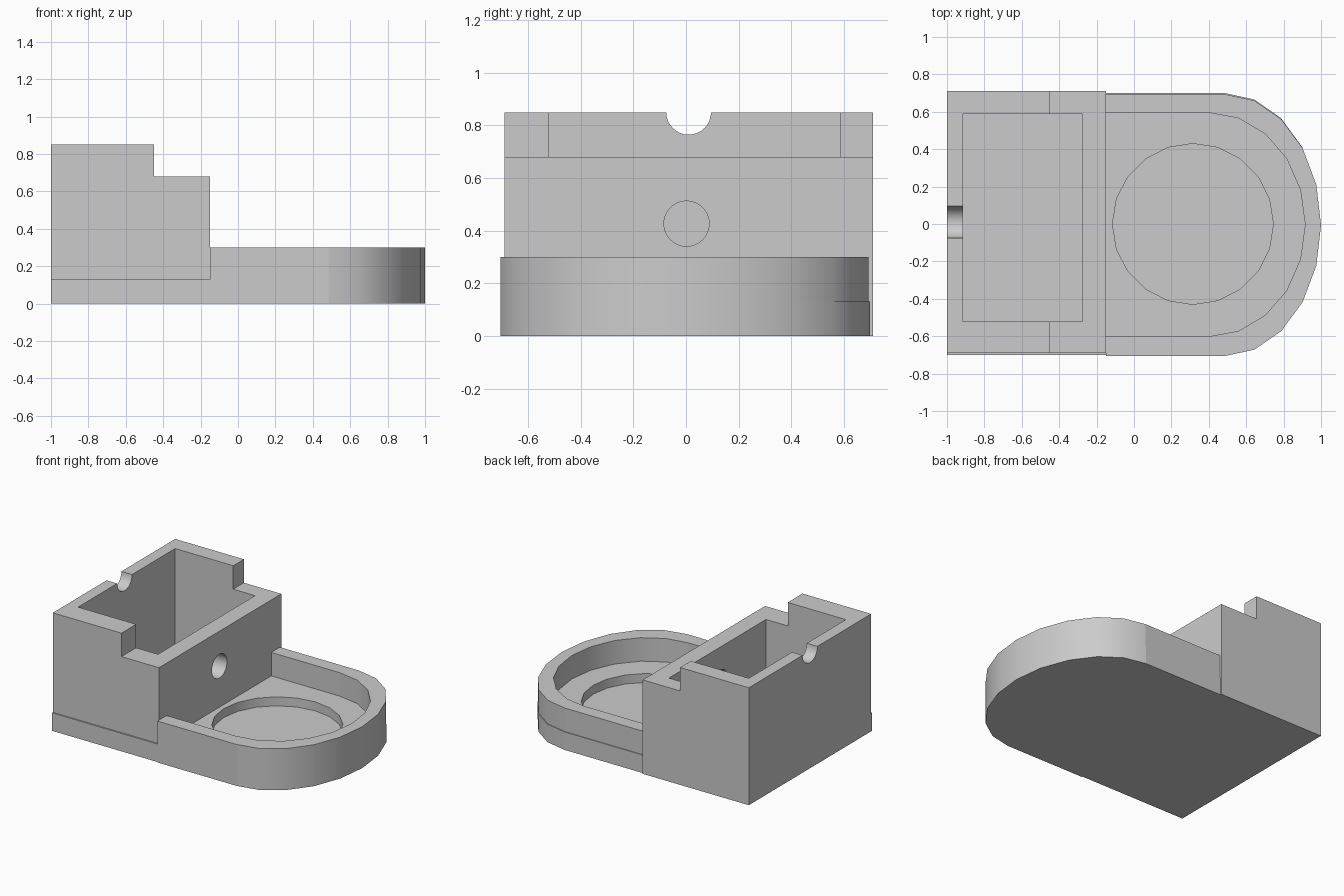
import bpy, bmesh
from math import cos, sin, pi, radians
from mathutils import Matrix, Vector

cube = bpy.data.objects.get("Cube")
if cube:
    bpy.data.objects.remove(cube, do_unlink=True)

grey = bpy.data.materials.new("plain grey")
grey.use_nodes = True
colour = (0.6, 0.6, 0.6, 1)
grey.diffuse_color = colour
grey.node_tree.nodes["Principled BSDF"].inputs["Base Color"].default_value = colour


def finish(name, bm):
    bmesh.ops.recalc_face_normals(bm, faces=bm.faces)
    mesh = bpy.data.meshes.new(name)
    bm.to_mesh(mesh)
    bm.free()
    mesh.materials.append(grey)
    ob = bpy.data.objects.new(name, mesh)
    bpy.context.collection.objects.link(ob)
    return ob


def extrude(name, points, direction):
    """Solid made by sweeping a closed outline along a direction."""
    bm = bmesh.new()
    face = bm.faces.new([bm.verts.new(p) for p in points])
    swept = bmesh.ops.extrude_face_region(bm, geom=[face])["geom"]
    moved = [v for v in swept if isinstance(v, bmesh.types.BMVert)]
    bmesh.ops.translate(bm, verts=moved, vec=Vector(direction))
    # the starting face stays behind as the closed end cap
    if not face.is_valid or not all(e.is_manifold for e in bm.edges):
        bmesh.ops.holes_fill(bm, edges=[e for e in bm.edges if e.is_boundary])
    return finish(name, bm)


def block(name, x0, x1, y0, y1, z0, z1):
    corners = [(x0, y0, z0), (x1, y0, z0), (x1, y1, z0), (x0, y1, z0)]
    return extrude(name, corners, (0, 0, z1 - z0))


def cylinder(name, centre, radius, depth, sides, along_x=False):
    bm = bmesh.new()
    turn = Matrix.Rotation(radians(90), 4, 'Y') if along_x else Matrix()
    bmesh.ops.create_cone(bm, cap_ends=True, segments=sides, radius1=radius,
                          radius2=radius, depth=depth,
                          matrix=Matrix.Translation(centre) @ turn)
    return finish(name, bm)


def cut(ob, cutter):
    mod = ob.modifiers.new(cutter.name, 'BOOLEAN')
    mod.operation = 'DIFFERENCE'
    mod.solver = 'EXACT'
    mod.object = cutter
    cutter.hide_render = True
    bpy.context.view_layer.objects.active = ob
    bpy.ops.object.modifier_apply(modifier=mod.name)
    bpy.data.objects.remove(cutter, do_unlink=True)


def smooth_curves(ob):
    """Smooth the rounded walls only, leaving every straight wall flat."""
    for p in ob.data.polygons:
        p.use_smooth = sorted(abs(c) for c in p.normal)[1] > 0.05
    for o in bpy.context.selected_objects:
        o.select_set(False)


def round_end(centre_x, length, half, shift=0):
    """Half ellipse running from the front side round to the back side."""
    return [(centre_x + length * cos(a), half * sin(a) + shift, 0)
            for a in (pi * (i / 10 - 0.5) for i in range(11))]


# Base slab with a shallow round recess
outline = [(-1, -0.7, 0)] + round_end(0.485, 0.512, 0.7) + [(-1, 0.7, 0)]
base = extrude("base_slab", outline, (0, 0, 0.13))
cut(base, cylinder("recess_cutter", (0.315, 0, 0.13), 0.43, 0.13, 20))

# Raised rim round the tray, open towards the box
wall_x = -0.15
outer = round_end(0.485, 0.515, 0.7, -0.006)
inner = round_end(0.4, 0.515, 0.598, -0.003)
outline = ([(wall_x, outer[0][1], 0)] + outer + [(wall_x, outer[-1][1], 0)]
           + [(wall_x, inner[-1][1], 0)] + inner[::-1] + [(wall_x, inner[0][1], 0)])
rim = extrude("tray_rim", outline, (0, 0, 0.3))

# Open box with a stepped top
profile = [(-1, 0), (wall_x, 0), (wall_x, 0.68), (-0.45, 0.68), (-0.45, 0.85), (-1, 0.85)]
box = extrude("stepped_box", [(x, -0.69, z) for x, z in profile], (0, 1.4, 0))
cut(box, block("cavity_cutter", -0.915, -0.275, -0.522, 0.588, 0.13, 1))
# Cable notch in the end wall and hole through the inner wall
cut(box, cylinder("notch_cutter", (-1, 0.01, 0.85), 0.085, 0.5, 32, True))
cut(box, cylinder("hole_cutter", (-0.2, 0.002, 0.427), 0.086, 0.4, 32, True))

for part in (base, rim, box):
    smooth_curves(part)
